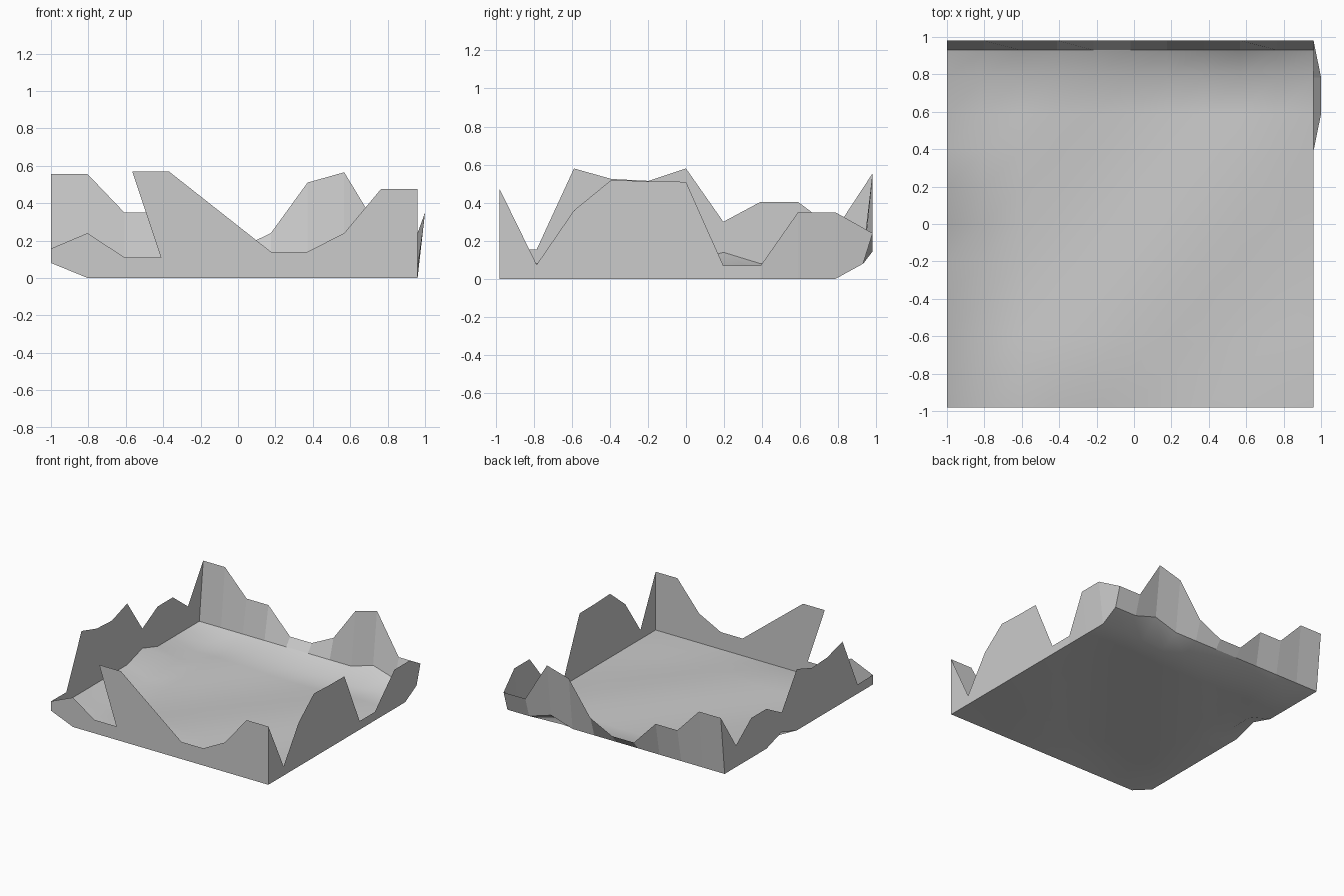
import bpy, math

if "Cube" in bpy.data.objects:
    bpy.data.objects.remove(bpy.data.objects["Cube"])

N = 11
STEP = 0.196
xs = [-1 + STEP * i for i in range(N)]
ys = [-0.98 + STEP * i for i in range(N)]
ys_floor = ys[:-1] + [0.93]          # back rim sits slightly inside the back wall top


def make_mesh(name, verts, faces, smooth=False):
    me = bpy.data.meshes.new(name)
    me.from_pydata(verts, [], faces)
    me.polygons.foreach_set("use_smooth", [smooth] * len(faces))
    me.update()
    ob = bpy.data.objects.new(name, me)
    bpy.context.collection.objects.link(ob)
    return ob


def floor_z(i, j):
    """Gentle diagonal swell inside, raised rim on the left and back."""
    if i == 0:
        return 0.14 if j == 6 else 0.08
    if j == N - 1:
        return 0.14 if i == 8 else 0.08
    if j == 0 or i == N - 1:
        return 0.0
    return 0.012 * (1 + math.sin(5 * (0.87 * xs[i] - 0.7 * ys[j])))


def floor_point(i, j):
    return (xs[i], ys_floor[j], floor_z(i, j))


def wall(name, base, top):
    """Strip of faces between a floor rim and a jagged top line."""
    n = len(base)
    make_mesh(name, base + top,
              [(k, k + 1, n + k + 1, n + k) for k in range(n - 1)])


# Smooth, slightly rolling ground sheet
make_mesh("ground_sheet",
          [floor_point(i, j) for j in range(N) for i in range(N)],
          [(j * N + i, j * N + i + 1, (j + 1) * N + i + 1, (j + 1) * N + i)
           for j in range(N - 1) for i in range(N - 1)], True)

# Jagged top heights of the walls
front_z = [.157, .24, .11, .11, .57, .57, .14, .14, .24, .475, .475]
back_z = [.555, .555, .35, .35, .145, .145, .24, .51, .565, .24, .24]
right_z = [.475, .075, .36, .52, .512, .51, .07, .07, .35, .35, .24]
left_z = [.157, .155, .58, .525, .515, .58, .30, .405, .405, .256, .555]

# Front wall, with two top points pulled left to make the overhang
front_x = [x - 0.35 if i in (4, 5) else x for i, x in enumerate(xs)]
wall("front_wall", [floor_point(i, 0) for i in range(N)],
     [(front_x[i], -0.98, front_z[i]) for i in range(N)])

# Back wall leans outward
wall("back_wall", [floor_point(i, N - 1) for i in range(N)][::-1],
     [(xs[i], 0.98, back_z[i]) for i in range(N)][::-1])

# Right wall, top flares outward near the back
wall("right_wall", [floor_point(N - 1, j) for j in range(N)],
     [(1.0 if j in (8, 9) else 0.96, ys[j], right_z[j]) for j in range(N)])

# Left wall
wall("left_wall", [floor_point(0, j) for j in range(N)][::-1],
     [(-1, ys[j], left_z[j]) for j in range(N)][::-1])
